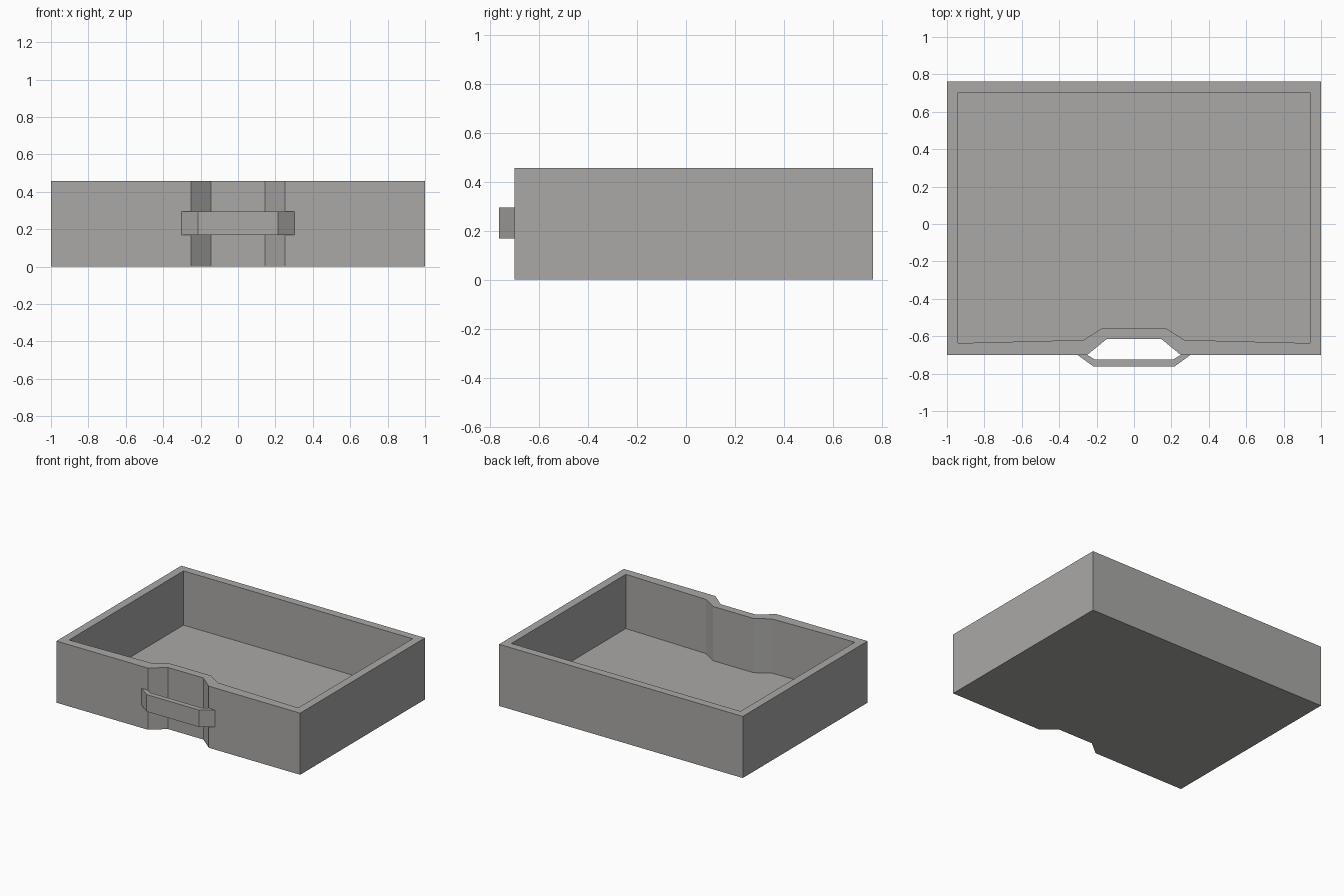
import bpy, bmesh

if "Cube" in bpy.data.objects:
    bpy.data.objects.remove(bpy.data.objects["Cube"])

HEIGHT, FLOOR = 0.457, 0.055

grey = bpy.data.materials.new("warm grey")
grey.diffuse_color = (0.40, 0.394, 0.384, 1)
grey.use_nodes = True
grey.node_tree.nodes["Principled BSDF"].inputs["Base Color"].default_value = grey.diffuse_color


def mirrored(half):
    """Left half of a path (outer to centre) completed by its mirror image."""
    return half + [(-x, y) for x, y in reversed(half)]


def make_object(name, bm):
    bmesh.ops.recalc_face_normals(bm, faces=bm.faces)
    mesh = bpy.data.meshes.new(name)
    bm.to_mesh(mesh)
    bm.free()
    mesh.materials.append(grey)
    obj = bpy.data.objects.new(name, mesh)
    bpy.context.collection.objects.link(obj)
    return obj


# Tray: outer and inner outlines, both stepping in behind the handle
outer = mirrored([(-1, 0.763), (-1, -0.70), (-0.25, -0.70), (-0.145, -0.614)])
inner = mirrored([(-0.94, 0.704), (-0.94, -0.637), (-0.27, -0.62), (-0.167, -0.555)])
n = len(outer)
bm = bmesh.new()


def ring(points, z):
    return [bm.verts.new((x, y, z)) for x, y in points]


# walls and rim as consecutive rings, capped by underside and floor
rings = [ring(outer, 0), ring(outer, HEIGHT), ring(inner, HEIGHT), ring(inner, FLOOR)]
for a, b in zip(rings, rings[1:]):
    for i in range(n):
        j = (i + 1) % n
        bm.faces.new((a[i], a[j], b[j], b[i]))
bm.faces.new(rings[0])
bm.faces.new(rings[-1])
make_object("tray", bm)

# Handle: bent flat bar bridging the recess
bar_out = mirrored([(-0.302, -0.70), (-0.215, -0.763)])
bar_in = mirrored([(-0.25, -0.70), (-0.21, -0.724)])
bm = bmesh.new()
low_o, high_o = ring(bar_out, 0.168), ring(bar_out, 0.294)
low_i, high_i = ring(bar_in, 0.168), ring(bar_in, 0.294)
for i in range(3):
    j = i + 1
    for a, b in ((low_o, high_o), (high_o, high_i), (high_i, low_i), (low_i, low_o)):
        bm.faces.new((a[i], a[j], b[j], b[i]))
for i in (0, 3):
    bm.faces.new((low_o[i], high_o[i], high_i[i], low_i[i]))
make_object("front_handle", bm)
